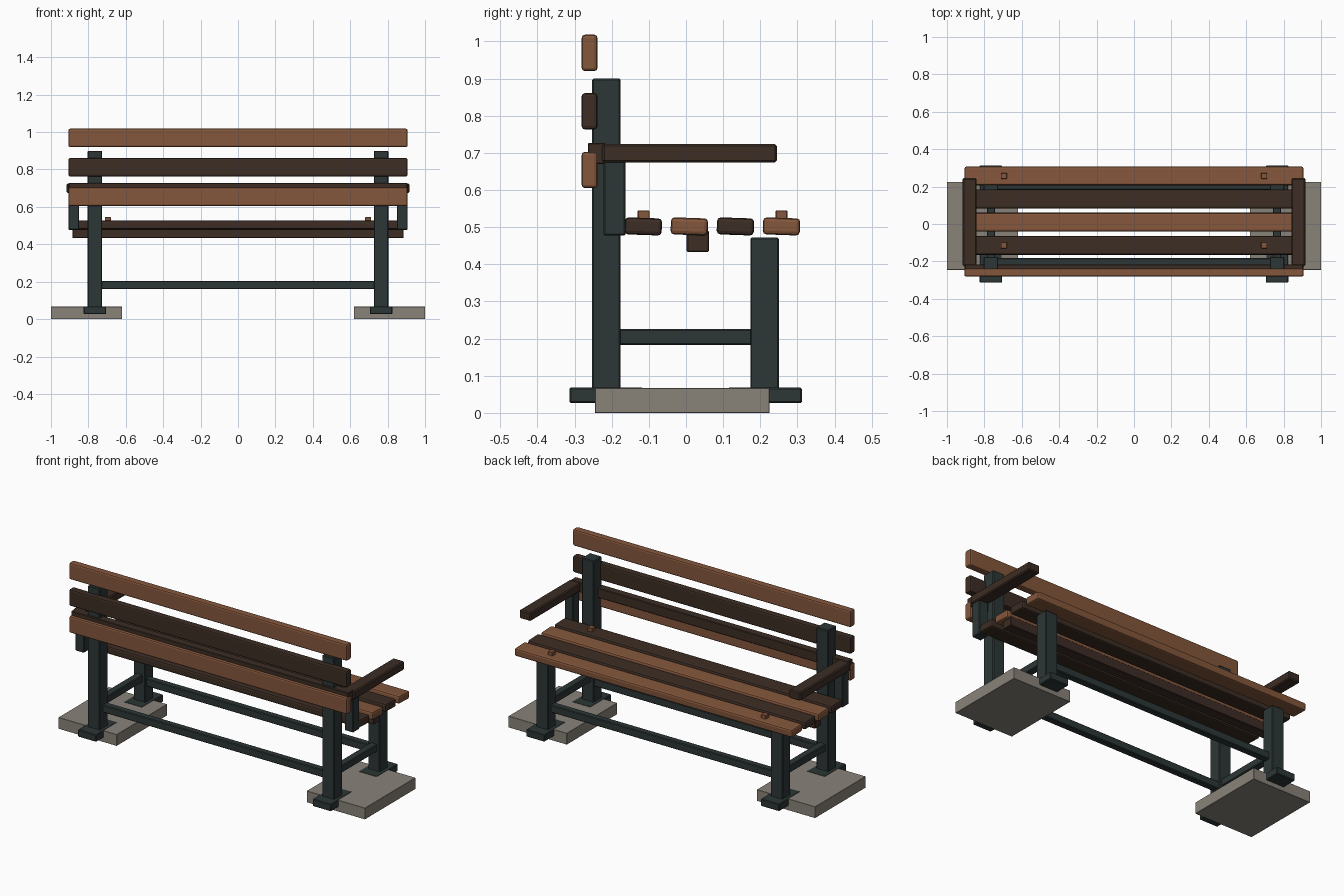
import bpy, math

if "Cube" in bpy.data.objects:
    bpy.data.objects.remove(bpy.data.objects["Cube"])


def material(name, rgb):
    m = bpy.data.materials.new(name)
    m.diffuse_color = (*rgb, 1)
    m.use_nodes = True
    m.node_tree.nodes["Principled BSDF"].inputs["Base Color"].default_value = m.diffuse_color
    return m


LIGHT = material("light_wood", (0.23, 0.094, 0.044))
DARK = material("dark_wood", (0.045, 0.026, 0.018))
STEEL = material("dark_metal", (0.026, 0.037, 0.037))
STONE = material("concrete", (0.25, 0.225, 0.19))


def box(name, x, y, z, mat, bevel=0.004, segments=1, tilt=0):
    """Box from (min, max) ranges, with softened edges."""
    bpy.ops.mesh.primitive_cube_add(size=1, location=[(a + b) / 2 for a, b in (x, y, z)])
    ob = bpy.context.object
    ob.name = name
    ob.scale = [b - a for a, b in (x, y, z)]
    bpy.ops.object.transform_apply(location=False, rotation=False, scale=True)
    ob.rotation_euler.x = math.radians(tilt)
    ob.data.materials.append(mat)
    if bevel:
        mod = ob.modifiers.new("soft_edges", "BEVEL")
        mod.width = bevel
        mod.segments = segments
    return ob


def pair(name, x, y, z, mat, **kw):
    """The same box on the left and right ends."""
    box("right_" + name, x, y, z, mat, **kw)
    box("left_" + name, (-x[1], -x[0]), y, z, mat, **kw)


# Ground pads
pair("pad", (0.62, 1.0), (-0.245, 0.225), (0, 0.067), STONE, bevel=0.001)

# Legs with feet
pair("rear_leg", (0.726, 0.804), (-0.253, -0.176), (0.03, 0.9), STEEL)
pair("front_leg", (0.726, 0.804), (0.173, 0.25), (0.03, 0.472), STEEL)
pair("rear_foot", (0.705, 0.826), (-0.314, -0.115), (0.026, 0.0685), STEEL)
pair("front_foot", (0.705, 0.826), (0.112, 0.312), (0.026, 0.0685), STEEL)

# Lower rails
pair("side_rail", (0.743, 0.787), (-0.19, 0.185), (0.183, 0.226), STEEL)
box("rear_rail", (-0.735, 0.735), (-0.222, -0.182), (0.16, 0.205), STEEL)
box("front_rail", (-0.735, 0.735), (0.182, 0.222), (0.16, 0.205), STEEL)

# Seat slats, slightly tilted, over a long beam
for i, yc in enumerate((-0.115, 0.009, 0.133, 0.257)):
    box(f"seat_slat_{i + 1}", (-0.906, 0.906), (yc - 0.05, yc + 0.05), (0.479, 0.525),
        LIGHT if i % 2 else DARK, bevel=0.01, segments=2, tilt=-2)
box("seat_beam", (-0.885, 0.885), (0.002, 0.062), (0.433, 0.49), DARK, bevel=0.003)

# Peg heads on the seat
for name, yc in (("rear_peg", -0.114), ("front_peg", 0.257)):
    pair(name, (0.68, 0.712), (yc - 0.016, yc + 0.016), (0.505, 0.545), LIGHT, bevel=0.002)

# Backrest slats and beam
for i, zc in enumerate((0.654, 0.812, 0.969)):
    box(f"back_slat_{i + 1}", (-0.907, 0.907), (-0.281, -0.238), (zc - 0.049, zc + 0.049),
        DARK if i == 1 else LIGHT, bevel=0.009, segments=2)
box("back_beam", (-0.905, 0.905), (-0.264, -0.216), (0.67, 0.727), DARK, bevel=0.003)

# Armrests and their posts
pair("armrest", (0.842, 0.916), (-0.226, 0.245), (0.674, 0.724), DARK, bevel=0.006)
pair("arm_post", (0.85, 0.907), (-0.222, -0.163), (0.477, 0.68), STEEL)
